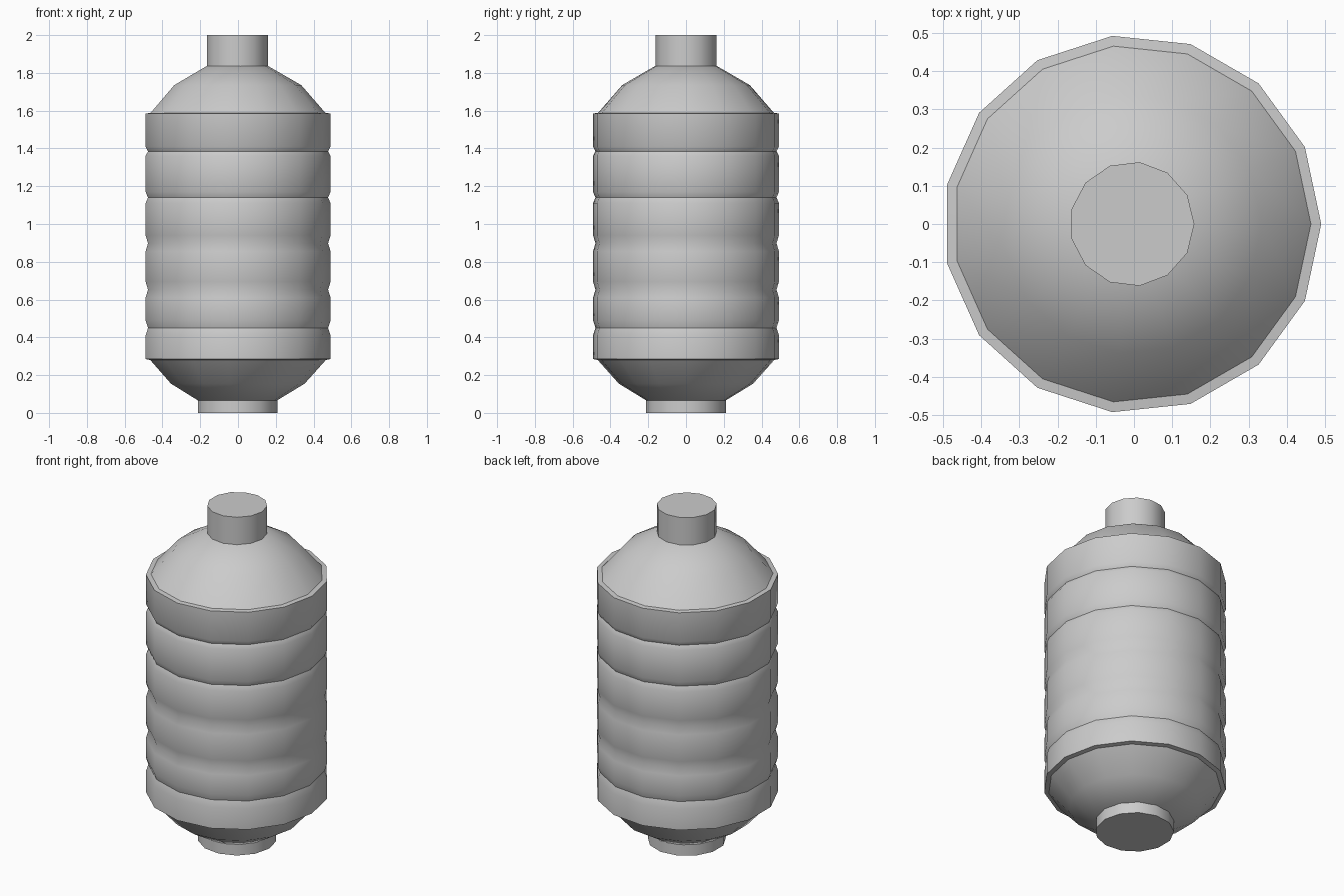
import bpy, bmesh
from math import cos, sin, pi, radians

if "Cube" in bpy.data.objects:
    bpy.data.objects.remove(bpy.data.objects["Cube"])

CX = -0.005  # odd-sided rings are shifted so the bounds stay centred


def lathe(name, profile, sides):
    """Spin (radius, z) points round z and cap both ends."""
    bm = bmesh.new()
    rings = [[bm.verts.new((CX + r * cos(2 * pi * i / sides),
                            r * sin(2 * pi * i / sides), z))
              for i in range(sides)] for r, z in profile]
    for a, b in zip(rings, rings[1:]):
        for i in range(sides):
            j = (i + 1) % sides
            bm.faces.new((a[i], a[j], b[j], b[i]))
    bm.faces.new(rings[0][::-1])
    bm.faces.new(rings[-1])
    mesh = bpy.data.meshes.new(name)
    bm.to_mesh(mesh)
    bm.free()
    obj = bpy.data.objects.new(name, mesh)
    bpy.context.collection.objects.link(obj)
    bpy.ops.object.select_all(action='DESELECT')
    obj.select_set(True)
    bpy.context.view_layer.objects.active = obj
    bpy.ops.object.shade_smooth_by_angle(angle=radians(34))
    return obj


R = 0.495
# ribbed body: rounded base, five V grooves, domed shoulder
profile = [(0.21, 0.065), (0.358, 0.155), (0.47, 0.28), (R, 0.285)]
grooves = [(0.41, 0.45, 0.49), (0.61, 0.652, 0.695), (0.855, 0.898, 0.94),
           (1.11, 1.14, 1.17), (1.36, 1.385, 1.41)]
for low, mid, high in grooves:
    profile += [(R, low), (R - 0.013, mid), (R, high)]
profile += [(R, 1.585), (0.468, 1.588), (0.34, 1.735), (0.165, 1.836)]
lathe("ribbed_body", profile, 15)

# short pipe ends
lathe("top_neck", [(0.163, 1.8), (0.163, 2.0)], 13)
lathe("bottom_collar", [(0.213, 0.0), (0.213, 0.066)], 13)
